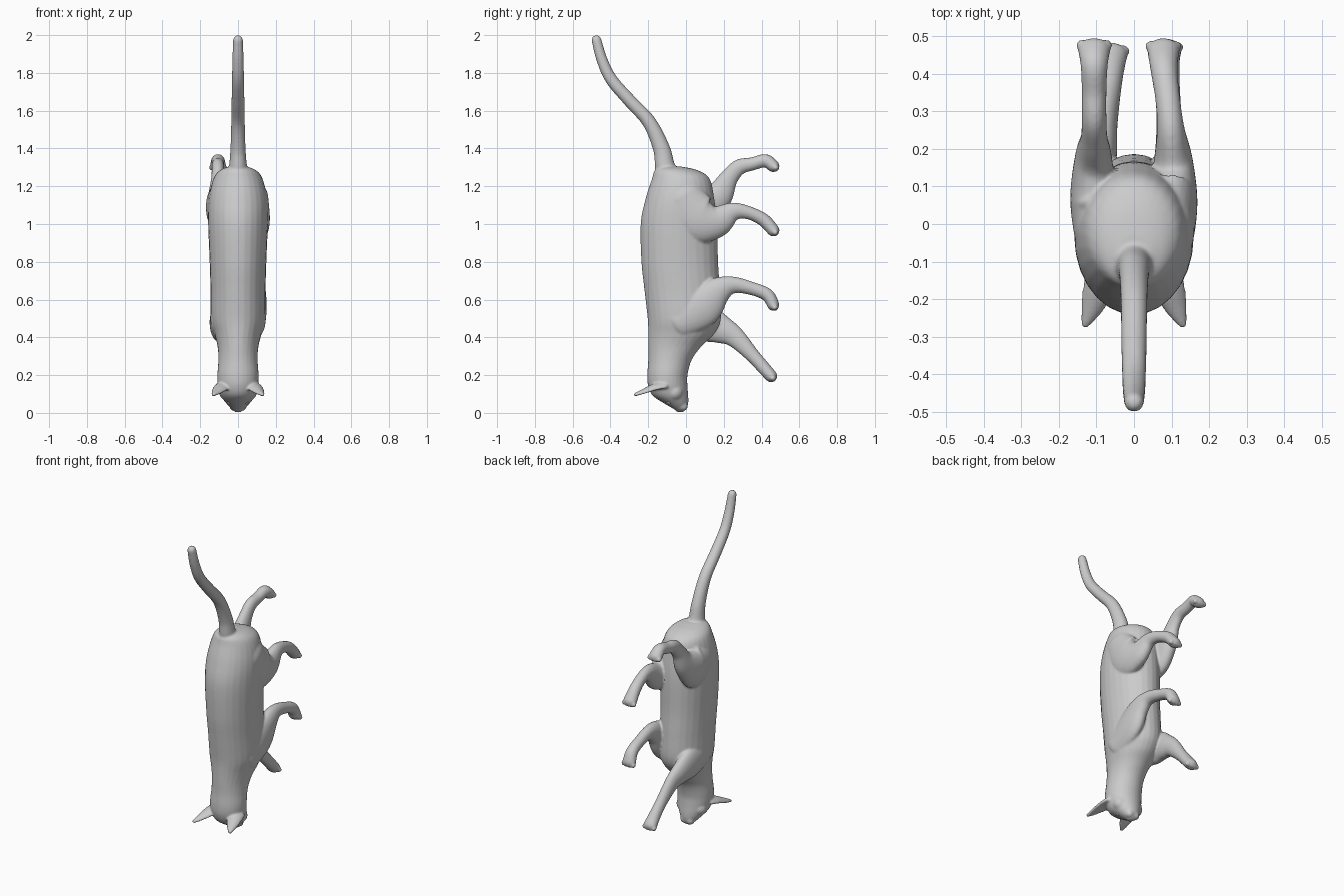
import bpy, bmesh, math
from mathutils import Vector, Matrix

if "Cube" in bpy.data.objects:
    bpy.data.objects.remove(bpy.data.objects["Cube"])

bm = bmesh.new()
SIDES = 28


def spline(keys, steps=6):
    """Catmull-Rom through tuples of any length."""
    out = []
    n = len(keys)
    for i in range(n - 1):
        p = [keys[max(i - 1, 0)], keys[i], keys[i + 1], keys[min(i + 2, n - 1)]]
        for s in range(steps):
            t = s / steps
            out.append([0.5 * (2 * b + (c - a) * t + (2 * a - 5 * b + 4 * c - d) * t * t
                               + (3 * b - a - 3 * c + d) * t ** 3) for a, b, c, d in zip(*p)])
    out.append(list(keys[-1]))
    return out


def loft(keys, side=(1, 0, 0), axis=None, cup=0.0, round_ends=True):
    """Skin elliptical rings (x, y, z, half width, half depth) along a path."""
    pts = spline(keys)
    pos = [Vector(p[:3]) for p in pts]
    rings = []
    for i, p in enumerate(pts):
        tan = (pos[min(i + 1, len(pos) - 1)] - pos[max(i - 1, 0)]).normalized()
        rings.append((pos[i], Vector(axis) if axis else tan, max(p[3], .002), max(p[4], .002)))
    if round_ends:
        def cap(ring, sign):
            c, t, a, b = ring
            r = min(a, b)
            return [(c + t * sign * r * math.sin(k), t, a * math.cos(k), b * math.cos(k))
                    for k in (0.4, 0.8, 1.2, 1.45)]
        rings = cap(rings[0], -1)[::-1] + rings + cap(rings[-1], 1)
    loops = []
    for c, t, a, b in rings:
        s = Vector(side)
        s = (s - t * s.dot(t)).normalized()
        u = t.cross(s)
        loop = []
        for k in range(SIDES):
            ang = 2 * math.pi * k / SIDES
            co, si = math.cos(ang), math.sin(ang)
            loop.append(bm.verts.new(c + s * a * co + u * (b * si + cup * a * co * co)))
        loops.append(loop)
    faces = [bm.faces.new(loops[0][::-1]), bm.faces.new(loops[-1])]
    for l0, l1 in zip(loops, loops[1:]):
        for k in range(SIDES):
            j = (k + 1) % SIDES
            faces.append(bm.faces.new((l0[k], l0[j], l1[j], l1[k])))
    bmesh.ops.recalc_face_normals(bm, faces=faces)


def ball(center, radius, scale=(1, 1, 1)):
    m = Matrix.Translation(center) @ Matrix.Diagonal((*scale, 1))
    bmesh.ops.create_uvsphere(bm, u_segments=16, v_segments=10, radius=radius, matrix=m)


# Torso, neck and head: (z, back y, belly y, half width)
profile = [
    (1.305, -.13, -.03, .045), (1.285, -.165, .06, .095), (1.24, -.18, .125, .13),
    (1.13, -.215, .15, .155), (1.0, -.24, .165, .158), (.8, -.236, .17, .15),
    (.65, -.22, .18, .146), (.5, -.203, .185, .145), (.42, -.2, .15, .125),
    (.35, -.2, .08, .108), (.28, -.2, .03, .104), (.2, -.205, .008, .109),
    (.14, -.2, .008, .105), (.09, -.175, .012, .09), (.05, -.115, .012, .062),
    (.02, -.065, .002, .034), (.004, -.045, -.015, .014)]
loft([(0, (b + f) / 2, z, w, (f - b) / 2) for z, b, f, w in profile],
     axis=(0, 0, -1), round_ends=False)

# Tail
loft([(0, -.08, 1.22, .06, .07), (0, -.11, 1.3, .048, .054), (0, -.13, 1.4, .04, .045),
      (0, -.195, 1.54, .036, .037), (0, -.3, 1.655, .034, .034), (0, -.395, 1.765, .032, .032),
      (0, -.445, 1.87, .03, .029), (0, -.474, 1.974, .026, .026)])

# Legs, from the shoulder or hip to the paw
legs = [
    # right hind
    [(.09, -.02, 1.14, .07, .11), (.105, .06, 1.03, .064, .13), (.105, .16, 1.015, .053, .09),
     (.098, .25, 1.065, .037, .05), (.09, .33, 1.06, .033, .035), (.08, .41, 1.022, .036, .035),
     (.078, .462, .967, .043, .033)],
    # left hind
    [(-.09, -.02, 1.12, .07, .11), (-.108, .07, 1.09, .062, .13), (-.108, .17, 1.15, .05, .08),
     (-.106, .225, 1.24, .036, .05), (-.106, .28, 1.3, .033, .042), (-.106, .35, 1.318, .033, .035),
     (-.106, .42, 1.335, .036, .035), (-.106, .462, 1.307, .043, .033)],
    # right front
    [(.095, -.04, .48, .05, .09), (.1, .08, .56, .052, .11), (.1, .17, .645, .046, .075),
     (.095, .25, .677, .036, .045), (.09, .35, .658, .033, .035), (.086, .43, .625, .036, .035),
     (.084, .462, .572, .043, .032)],
    # left front
    [(-.095, -.04, .5, .05, .09), (-.1, .1, .475, .05, .1), (-.09, .19, .44, .045, .075),
     (-.08, .26, .4, .036, .055), (-.068, .35, .307, .033, .038), (-.062, .41, .24, .036, .035),
     (-.06, .45, .195, .043, .033)],
]
for keys in legs:
    loft(keys)
    end, prev = Vector(keys[-1][:3]), Vector(keys[-2][:3])
    d = (end - prev).normalized()
    # Four toes across the paw
    for k in (-1.5, -.5, .5, 1.5):
        ball(end + d * (.022 - .004 * abs(k)) + Vector((k * .022, 0, 0)), .0155)

for s in (-1, 1):
    # Ears, cupped towards the face
    loft([(s * .075, -.12, .15, .05, .02), (s * .092, -.17, .138, .046, .016),
          (s * .113, -.225, .115, .031, .012), (s * .13, -.268, .097, .013, .009)],
         side=(.93, s * .36, 0), cup=-.25)
    # Whisker pads and cheeks
    ball((s * .02, -.016, .036), .026)
    ball((s * .055, -.06, .11), .046)

# Fuse all parts into one smooth skin
mesh = bpy.data.meshes.new("cat_body")
bm.to_mesh(mesh)
bm.free()
cat = bpy.data.objects.new("cat_body", mesh)
bpy.context.collection.objects.link(cat)
remesh = cat.modifiers.new("fuse", 'REMESH')
remesh.mode = 'VOXEL'
remesh.voxel_size = .0065
remesh.use_smooth_shade = True
smooth = cat.modifiers.new("soften", 'SMOOTH')
smooth.factor = .5
smooth.iterations = 5

# Eyes
for s, name in ((-1, "left_eye"), (1, "right_eye")):
    bpy.ops.mesh.primitive_uv_sphere_add(segments=20, ring_count=12, radius=.015,
                                         location=(s * .045, -.088, .06))
    eye = bpy.context.object
    eye.name = name
    bpy.ops.object.shade_smooth()
